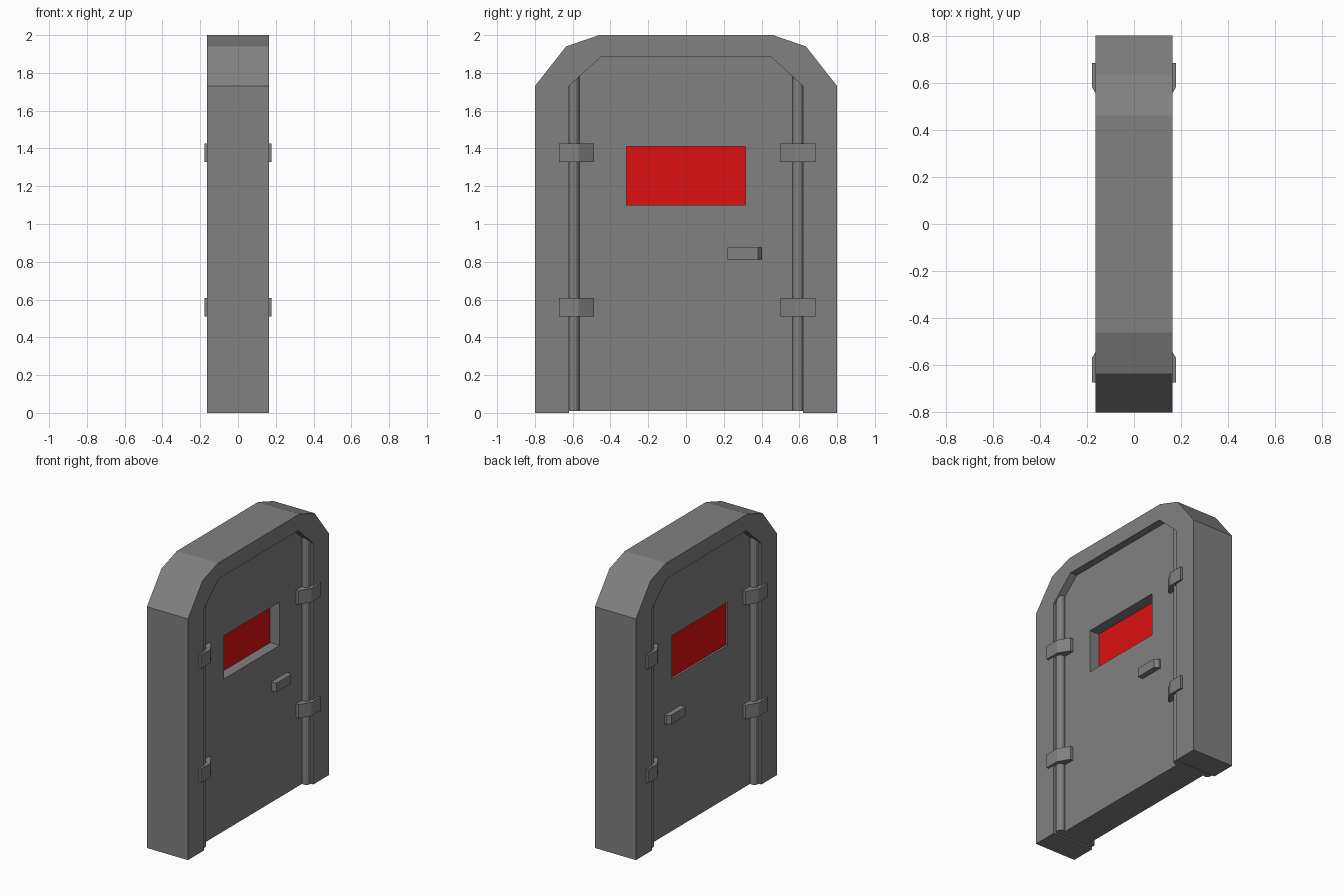
import bpy
from math import radians
from mathutils import Matrix

cube = bpy.data.objects.get("Cube")
if cube:
    bpy.data.objects.remove(cube, do_unlink=True)


def material(name, colour):
    mat = bpy.data.materials.new(name)
    mat.use_nodes = True
    mat.diffuse_color = colour
    node = next(n for n in mat.node_tree.nodes if n.type == 'BSDF_PRINCIPLED')
    node.inputs["Base Color"].default_value = colour
    return mat


grey = material("grey metal", (0.22, 0.22, 0.22, 1))
red = material("red glass", (0.72, 0.005, 0.005, 1))

# Turns a flat profile so that it stands in the y-z plane
UPRIGHT = Matrix.Rotation(radians(90), 4, 'Z') @ Matrix.Rotation(radians(90), 4, 'X')


def extrude(name, loops, half, mat, matrix):
    """Solid from a flat outline, further loops being holes."""
    curve = bpy.data.curves.new(name + " outline", 'CURVE')
    curve.dimensions = '2D'
    curve.fill_mode = 'BOTH'
    curve.extrude = half
    for loop in loops:
        spline = curve.splines.new('POLY')
        spline.points.add(len(loop) - 1)
        for point, (u, v) in zip(spline.points, loop):
            point.co = (u, v, 0, 1)
        spline.use_cyclic_u = True
    helper = bpy.data.objects.new(name + " outline", curve)
    bpy.context.collection.objects.link(helper)
    bpy.context.view_layer.update()
    graph = bpy.context.evaluated_depsgraph_get()
    mesh = bpy.data.meshes.new_from_object(helper.evaluated_get(graph))
    bpy.data.objects.remove(helper, do_unlink=True)
    mesh.name = name
    mesh.transform(matrix)
    mesh.materials.clear()
    mesh.materials.append(mat)
    mesh.shade_flat()
    obj = bpy.data.objects.new(name, mesh)
    bpy.context.collection.objects.link(obj)
    return obj


def mirrored(points):
    """Completes a half outline across its middle."""
    return points + [(-u, v) for u, v in reversed(points)]


# Chamfered arch frame
outer = [(0.8, 0), (0.8, 1.73), (0.635, 1.94), (0.46, 2.0)]
inner = [(0.62, 0), (0.62, 1.73), (0.45, 1.885)]
arch = mirrored(outer)
opening = mirrored(inner)
extrude("frame", [arch + opening[::-1]], 0.163, grey, UPRIGHT)

# Recessed door with a window hole
door = mirrored([(0.625, 0.01), (0.625, 1.735), (0.455, 1.89)])
window = [(-0.315, 1.1), (0.315, 1.1), (0.315, 1.41), (-0.315, 1.41)]
extrude("door", [door, window], 0.11, grey, UPRIGHT)

# Glass lies nearer the back of the window
extrude("window_glass", [window], 0.065, red,
        Matrix.Translation((-0.03, 0, 0)) @ UPRIGHT)

hinge = [(0.1, 0.685), (0.178, 0.685), (0.178, 0.58), (0.13, 0.5), (0.1, 0.5)]
handle = [(0.1, 0.22), (0.15, 0.22), (0.15, 0.38), (0.125, 0.4), (0.1, 0.4)]

for face, sx in (("right", 1), ("left", -1)):
    # Door handle
    extrude("handle_" + face, [[(sx * x, y) for x, y in handle]], 0.032, grey,
            Matrix.Translation((0, 0, 0.843)))
    for end, sy in (("back", 1), ("front", -1)):
        # Hinge pin in the corner of the recess
        bpy.ops.mesh.primitive_cylinder_add(
            vertices=12, radius=0.03, depth=1.775,
            location=(sx * 0.125, sy * 0.595, 0.8975))
        pin = bpy.context.object
        pin.name = f"hinge_pin_{face}_{end}"
        pin.data.materials.append(grey)
        # Bent hinge straps
        for level, z in (("lower", 0.56), ("upper", 1.377)):
            outline = [(sx * x, sy * (y - 0.006) + 0.006) for x, y in hinge]
            extrude(f"hinge_{level}_{face}_{end}", [outline], 0.049, grey,
                    Matrix.Translation((0, 0, z)))
